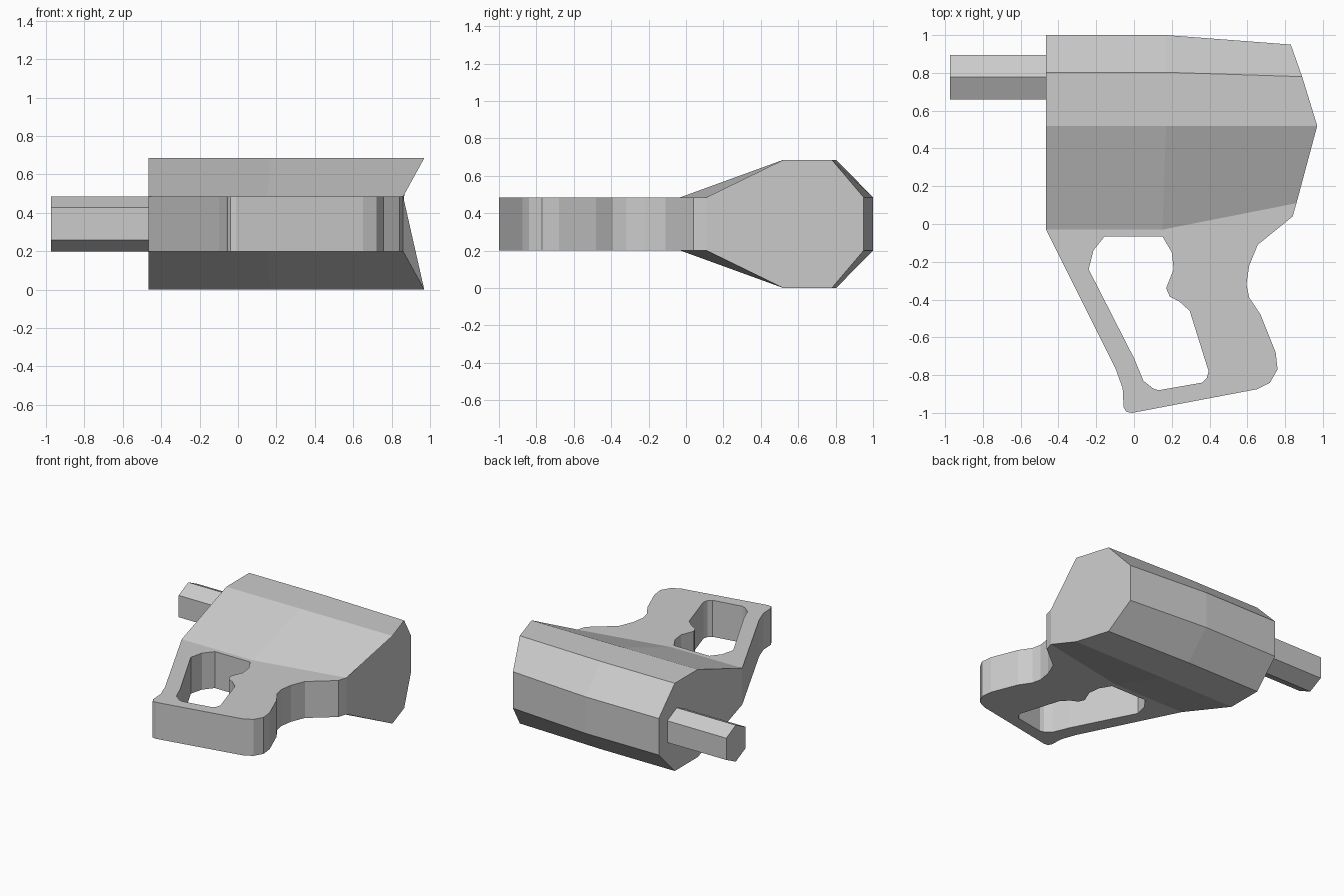
import bpy, bmesh, math

if "Cube" in bpy.data.objects:
    bpy.data.objects.remove(bpy.data.objects["Cube"])

MID = 0.3425          # symmetry plane height
IN, OUT = 0.1425, 0.3425   # half thickness of grip plate / of body


def finish(bm, name):
    bmesh.ops.remove_doubles(bm, verts=bm.verts, dist=0.0005)
    bmesh.ops.recalc_face_normals(bm, faces=bm.faces)
    mesh = bpy.data.meshes.new(name)
    bm.to_mesh(mesh)
    bm.free()
    obj = bpy.data.objects.new(name, mesh)
    bpy.context.collection.objects.link(obj)


# Body stations: (x, y) of rear edge, rear ridge, front ridge, front edge
stations = [
    [(-0.465, 1.0), (-0.465, 0.803), (-0.465, 0.52), (-0.465, -0.03)],
    [(0.17, 1.0), (0.17, 0.803), (0.17, 0.52), (0.15, -0.03)],
    [(0.83, 0.95), (0.89, 0.78), (0.97, 0.52), (0.86, 0.11)],
]
halves = [IN, OUT, OUT, IN]

bm = bmesh.new()
rings = []
for st in stations:
    top = [bm.verts.new((x, y, MID + h)) for (x, y), h in zip(st, halves)]
    low = [bm.verts.new((x, y, MID - h)) for (x, y), h in zip(st, halves)]
    rings.append(top + low[::-1])
for a, b in zip(rings, rings[1:]):
    for i in range(8):
        if i != 3:                      # left open where the grip joins
            j = (i + 1) % 8
            bm.faces.new((a[i], a[j], b[j], b[i]))
bm.faces.new(rings[0])                  # nozzle end
bm.faces.new(rings[-1])                 # rear end

# Grip plate with finger opening; first three points lie on the body seam
outer = [(-0.465, -0.03), (0.15, -0.03), (0.86, 0.11), (0.84, 0.04),
         (0.655, -0.11), (0.61, -0.22), (0.595, -0.32), (0.61, -0.39),
         (0.67, -0.48), (0.75, -0.68), (0.76, -0.77), (0.72, -0.84),
         (0.65, -0.875), (-0.01, -1.0), (-0.04, -0.995), (-0.055, -0.97),
         (-0.06, -0.87), (-0.10, -0.76)]
hole = [(-0.155, -0.065), (0.15, -0.065), (0.20, -0.15), (0.21, -0.24),
        (0.17, -0.34), (0.19, -0.385), (0.24, -0.41), (0.295, -0.46),
        (0.395, -0.78), (0.385, -0.815), (0.36, -0.84), (0.13, -0.88),
        (0.10, -0.87), (0.05, -0.83), (0.0, -0.71), (-0.24, -0.24),
        (-0.215, -0.14)]
edges = {1: [], -1: []}
for loop, skip in ((outer, 2), (hole, 0)):
    n = len(loop)
    v = {s: [bm.verts.new((x, y, MID + s * IN)) for x, y in loop] for s in (1, -1)}
    for s in (1, -1):
        edges[s] += [bm.edges.new((v[s][i], v[s][(i + 1) % n])) for i in range(n)]
    for i in range(skip, n):
        j = (i + 1) % n
        bm.faces.new((v[1][i], v[1][j], v[-1][j], v[-1][i]))
for s in (1, -1):
    bmesh.ops.triangle_fill(bm, edges=edges[s], use_beauty=True, normal=(0, 0, s))
finish(bm, "body_and_grip")

# Hexagonal nozzle
bm = bmesh.new()
hexagon = [(0.778, 0.1425), (0.895, 0.085), (0.895, -0.085),
           (0.778, -0.1425), (0.66, -0.085), (0.66, 0.085)]
ends = [[bm.verts.new((x, y, MID + z)) for y, z in hexagon] for x in (-0.975, -0.465)]
bm.faces.new(ends[0])
for i in range(6):
    j = (i + 1) % 6
    bm.faces.new((ends[0][i], ends[0][j], ends[1][j], ends[1][i]))
finish(bm, "nozzle")
